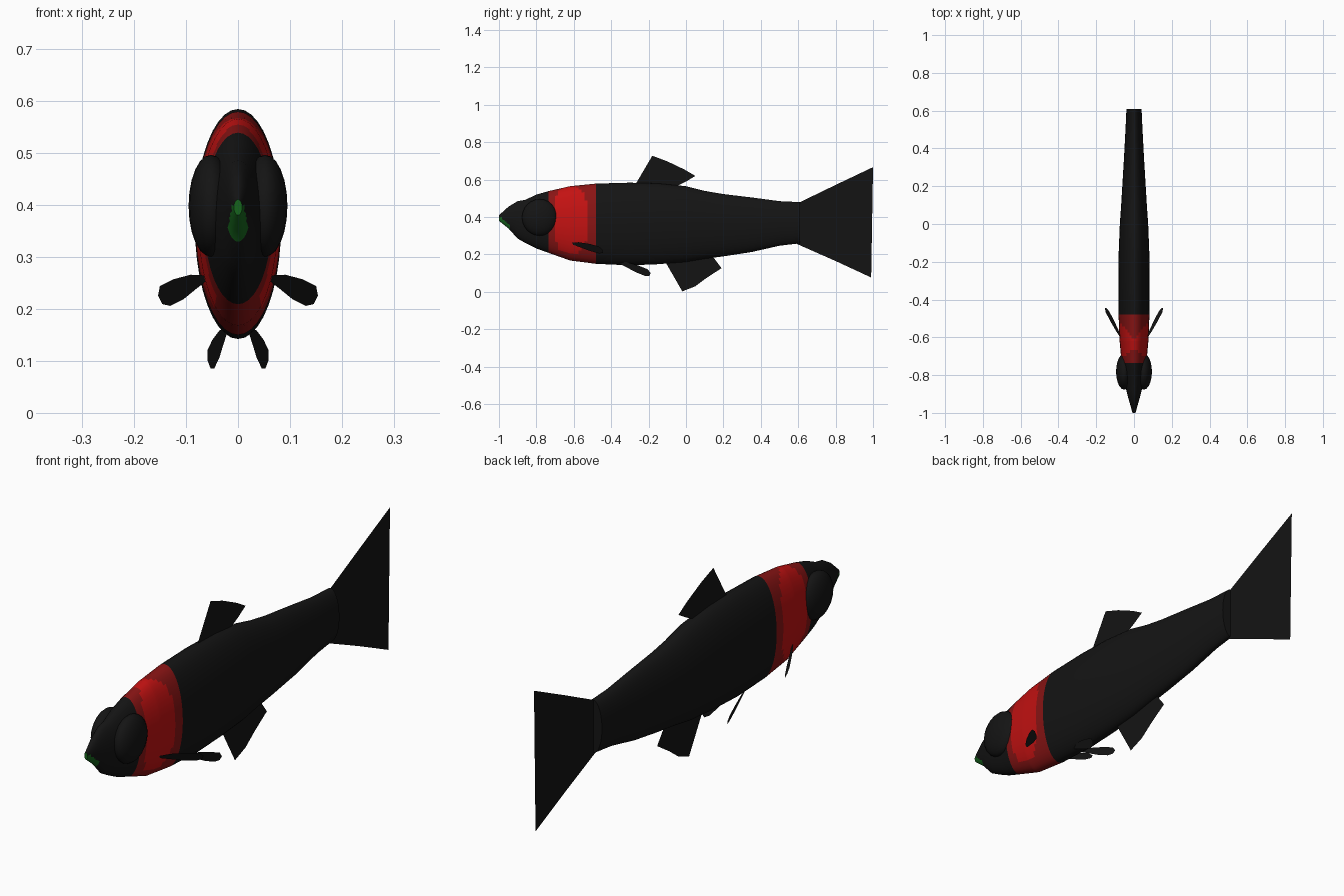
import bpy, bmesh, math
from mathutils import Vector

if "Cube" in bpy.data.objects:
    bpy.data.objects.remove(bpy.data.objects["Cube"])


def material(name, rgb):
    m = bpy.data.materials.new(name)
    m.diffuse_color = (*rgb, 1)
    m.use_nodes = True
    m.node_tree.nodes["Principled BSDF"].inputs["Base Color"].default_value = m.diffuse_color
    return m


BLACK = material("black", (0.007, 0.007, 0.007))
RED = material("bright red", (0.55, 0.006, 0.006))
DARK_RED = material("dark red", (0.25, 0.007, 0.007))
GREEN = material("green", (0.008, 0.13, 0.012))


def add_object(name, bm, mats):
    me = bpy.data.meshes.new(name)
    bm.to_mesh(me)
    bm.free()
    for m in mats:
        me.materials.append(m)
    ob = bpy.data.objects.new(name, me)
    bpy.context.collection.objects.link(ob)
    return ob


def smooth(ob):
    bpy.ops.object.select_all(action='DESELECT')
    ob.select_set(True)
    bpy.context.view_layer.objects.active = ob
    bpy.ops.object.shade_smooth_by_angle(angle=math.radians(40))


# Body stations: y, bottom z, top z, half width
STATIONS = [
    (-1.00, .380, .410, .008), (-.95, .340, .455, .022), (-.90, .285, .485, .036),
    (-.86, .262, .492, .045), (-.80, .232, .520, .056), (-.73, .207, .540, .066),
    (-.62, .168, .565, .076), (-.48, .150, .579, .082), (-.30, .142, .584, .083),
    (-.15, .148, .580, .081), (0, .160, .565, .075), (.10, .177, .540, .068),
    (.20, .190, .523, .062), (.35, .213, .505, .053), (.50, .247, .485, .045),
    (.61, .260, .480, .040)]


def station(y):
    for a, b in zip(STATIONS, STATIONS[1:]):
        if y <= b[0]:
            t = (y - a[0]) / (b[0] - a[0])
            return [p + (q - p) * t for p, q in zip(a, b)]
    return STATIONS[-1]


def body_colour(c):
    if c.y < -.94 and c.z < .405 - (c.y + 1) * .8:
        return 3                                   # lower lip
    if not -.735 < c.y < -.48:
        return 0
    patch = abs((c.y + .615) / .087) ** 3 + abs((c.z - .385) / .18) ** 3
    return 1 if patch < 1 else 2                   # gill patch in a dark band


# Body: elliptical rings, closer together where the colour bands are
SIDES = 40
ys = sorted({s[0] for s in STATIONS} | {-.735, -.985, -.97, -.96, -.94}
            | {round(-.715 + .0157 * i, 4) for i in range(15)})
bm = bmesh.new()
rings = []
for y in ys:
    _, lo, hi, w = station(y)
    rings.append([bm.verts.new((w * math.cos(a), y, (lo + hi) / 2 + (hi - lo) / 2 * math.sin(a)))
                  for a in (2 * math.pi * i / SIDES for i in range(SIDES))])
for r, s in zip(rings, rings[1:]):
    for i in range(SIDES):
        j = (i + 1) % SIDES
        f = bm.faces.new((r[i], r[j], s[j], s[i]))
        f.material_index = body_colour(f.calc_center_median())
nose = bm.faces.new(rings[0])
nose.material_index = 3
bm.faces.new(rings[-1])
bmesh.ops.recalc_face_normals(bm, faces=bm.faces)
smooth(add_object("body", bm, [BLACK, RED, DARK_RED, GREEN]))

# Eyes: large flattened spheres
for side, label in ((1, "right"), (-1, "left")):
    bm = bmesh.new()
    bmesh.ops.create_uvsphere(bm, u_segments=20, v_segments=12, radius=1)
    for v in bm.verts:
        v.co = Vector((side * .052 + v.co.x * .043, -.782 + v.co.y * .095, .398 + v.co.z * .098))
    smooth(add_object(label + "_eye", bm, [BLACK]))


def flat_fin(name, points):
    bm = bmesh.new()
    f = bm.faces.new([bm.verts.new(p) for p in points])
    bmesh.ops.triangulate(bm, faces=[f])
    return add_object(name, bm, [BLACK])


# Central fins: flat outlines in y, z
CENTRAL = {
    "dorsal_fin": [(-.27, .575), (-.18, .728), (-.10, .698), (-.01, .655), (.05, .62),
                   (0, .59), (-.05, .565), (-.05, .53), (-.25, .53)],
    "anal_fin": [(-.11, .16), (-.02, .003), (.05, .03), (.11, .075), (.19, .127),
                 (.135, .175), (.12, .22), (-.08, .22)],
    "tail_fin": [(.58, .475), (.61, .48), (.80, .572), (1, .667), (.985, .60), (.978, .54),
                 (.945, .47), (.915, .42), (.907, .37), (.907, .33), (.92, .285), (.945, .22),
                 (.975, .15), (.99, .077), (.80, .165), (.61, .255), (.58, .262)]}
for name, outline in CENTRAL.items():
    flat_fin(name, [(0, y, z) for y, z in outline])

# Paired fins: one leaf outline laid along a length and a width direction
LEAF = [(0, -.15), (.25, -.4), (.6, -.5), (.9, -.45), (1, -.1), (.98, .3),
        (.85, .5), (.55, .45), (.25, .25), (0, .1)]
PAIRED = {
    "pectoral_fin": ((.062, -.61, .258), (.09, .165, -.037), (-.016, .012, -.042)),
    "pelvic_fin": ((.022, -.36, .158), (.035, .17, -.062), (-.012, -.008, -.040))}
for name, vecs in PAIRED.items():
    root, along, across = map(Vector, vecs)
    for side, label in ((1, "right"), (-1, "left")):
        pts = [root + along * t + across * w for t, w in LEAF]
        flat_fin(label + "_" + name, [(side * p.x, p.y, p.z) for p in pts])
